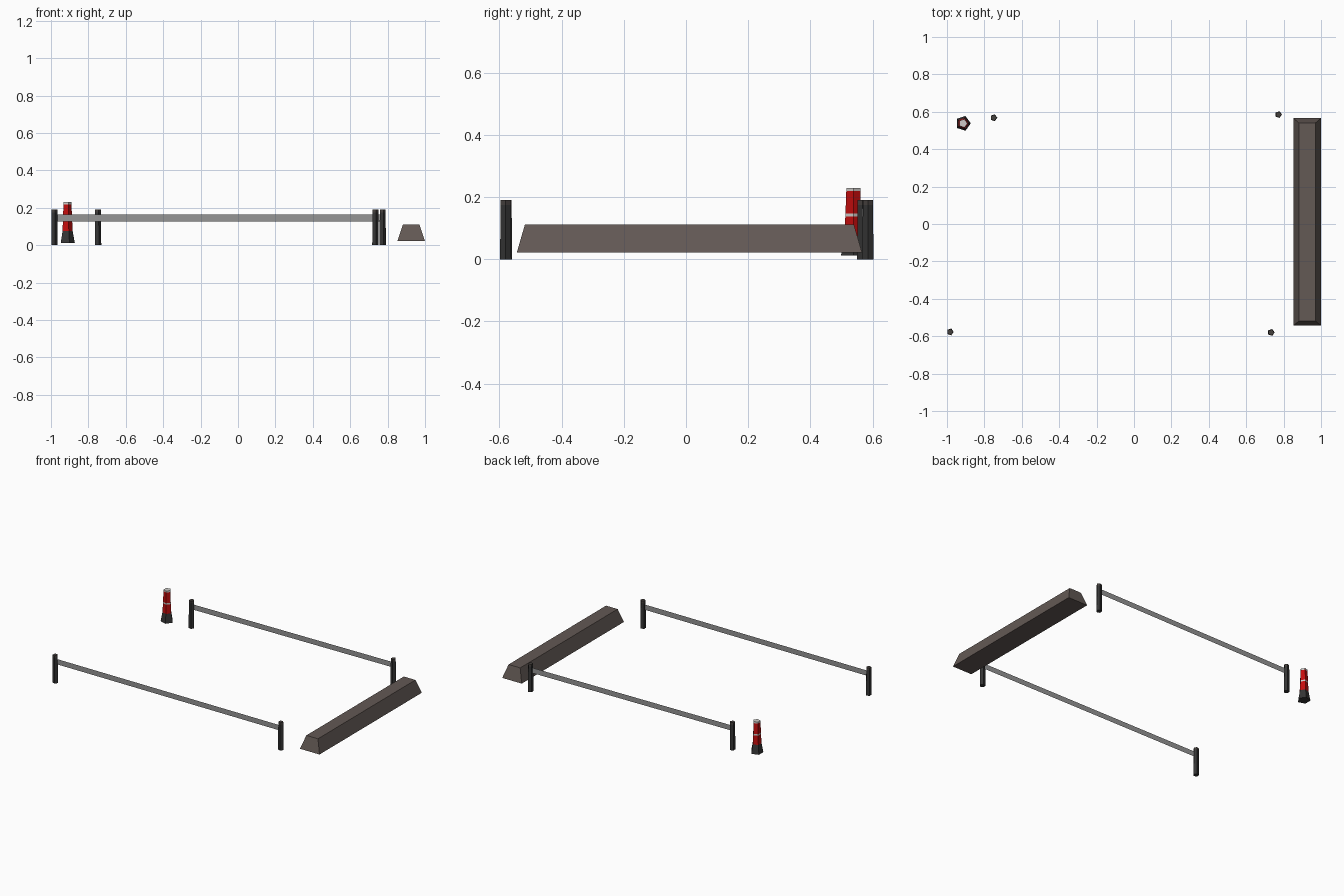
import bpy, bmesh, math

if "Cube" in bpy.data.objects:
    bpy.data.objects.remove(bpy.data.objects["Cube"])


def material(name, rgb):
    m = bpy.data.materials.new(name)
    m.diffuse_color = (*rgb, 1)
    m.use_nodes = True
    m.node_tree.nodes["Principled BSDF"].inputs["Base Color"].default_value = m.diffuse_color
    return m


CHARCOAL = material("charcoal", (0.035, 0.035, 0.035))
CAP = material("dark brown grey", (0.06, 0.052, 0.048))
GREY = material("rail grey", (0.30, 0.30, 0.30))
RED = material("red", (0.55, 0.004, 0.004))
PALE = material("pale grey", (0.62, 0.60, 0.58))
BROWN = material("barrier brown", (0.125, 0.10, 0.09))


def finish(name, bm, mats):
    bmesh.ops.recalc_face_normals(bm, faces=bm.faces)
    me = bpy.data.meshes.new(name)
    bm.to_mesh(me)
    bm.free()
    for m in mats:
        me.materials.append(m)
    ob = bpy.data.objects.new(name, me)
    bpy.context.collection.objects.link(ob)
    return ob


def lathe(name, x, y, sides, profile, mats):
    """Stack of rings; profile = (radius, z, material of the band above)."""
    bm = bmesh.new()
    rings = []
    for r, z, _ in profile:
        rings.append([bm.verts.new((x + r * math.cos(2 * math.pi * i / sides),
                                    y + r * math.sin(2 * math.pi * i / sides), z))
                      for i in range(sides)])
    for k in range(len(rings) - 1):
        for i in range(sides):
            j = (i + 1) % sides
            f = bm.faces.new((rings[k][i], rings[k][j], rings[k + 1][j], rings[k + 1][i]))
            f.material_index = profile[k][2]
    bm.faces.new(rings[0][::-1]).material_index = profile[0][2]
    bm.faces.new(rings[-1]).material_index = profile[-1][2]
    return finish(name, bm, mats)


# Two fences: a pair of posts with a thin flat rail between them
fences = {"front": ((-0.983, -0.577), (0.733, -0.580)),
          "back": ((-0.75, 0.568), (0.772, 0.585))}
for side, ends in fences.items():
    for end, (x, y) in zip(("left", "right"), ends):
        lathe(f"{side}_{end}_post", x, y, 5,
              [(0.019, 0.0, 0), (0.017, 0.175, 1), (0.017, 0.19, 1)], [CHARCOAL, CAP])
    (x0, y0), (x1, y1) = ends
    bm = bmesh.new()
    bm.faces.new([bm.verts.new(p) for p in ((x0, y0, 0.127), (x1, y1, 0.127),
                                            (x1, y1, 0.163), (x0, y0, 0.163))])
    finish(f"{side}_rail", bm, [GREY])

# Traffic marker: flared dark base, red body, pale band and top
lathe("traffic_marker", -0.914, 0.538, 5,
      [(0.0415, 0.013, 0), (0.030, 0.075, 1), (0.027, 0.137, 2), (0.0265, 0.147, 1),
       (0.0237, 0.219, 2), (0.0237, 0.23, 2)], [CHARCOAL, RED, PALE])

# Barrier block: long box with sloping sides
bm = bmesh.new()
bmesh.ops.create_cube(bm, size=1)
for v in bm.verts:
    top = v.co.z > 0
    hx, hy = (0.044, 0.529) if top else (0.074, 0.555)
    v.co = (0.926 + math.copysign(hx, v.co.x), 0.011 + math.copysign(hy, v.co.y),
            0.112 if top else 0.022)
finish("barrier_block", bm, [BROWN])
